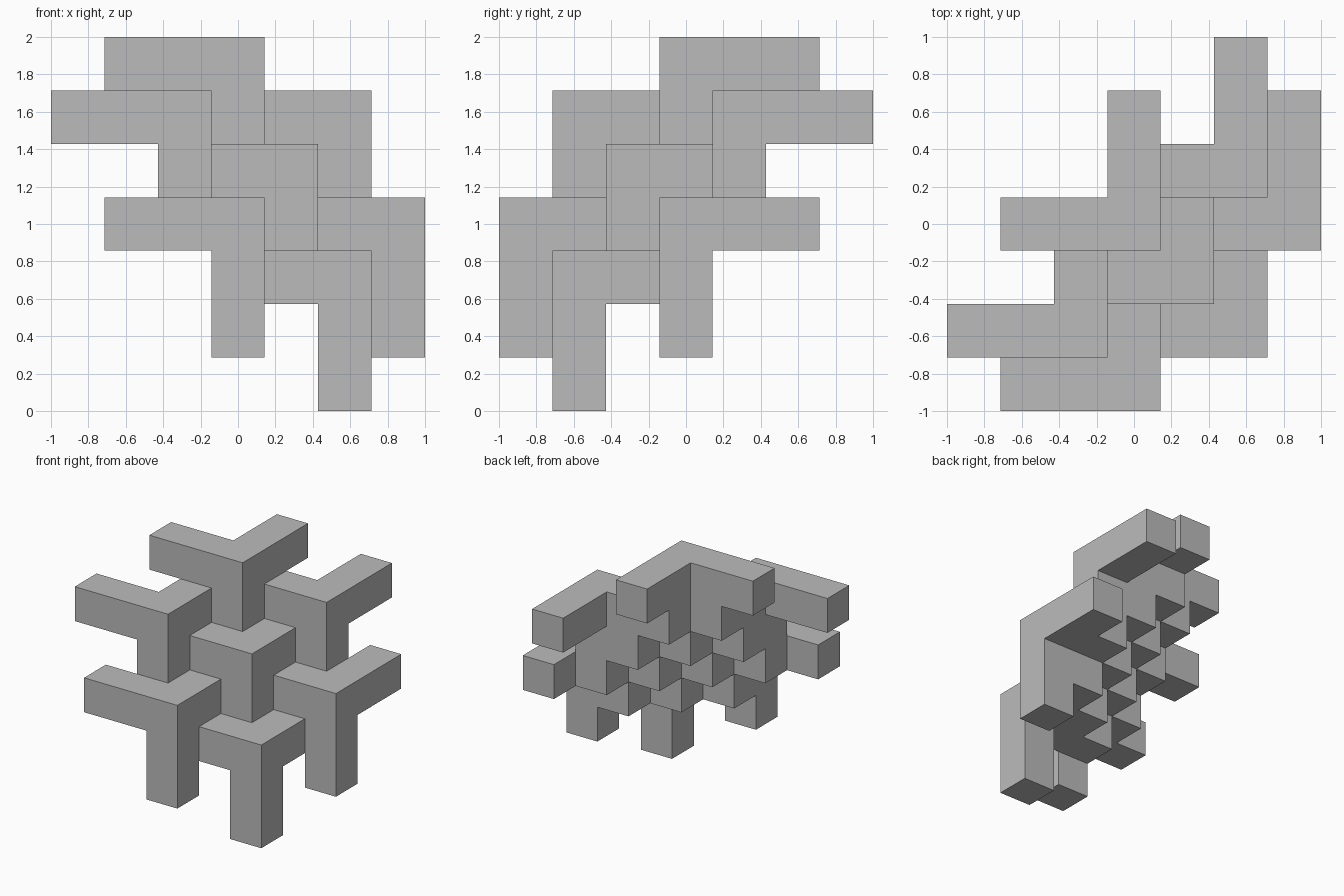
import bpy
import bmesh
import math
from mathutils import Vector

cube = bpy.data.objects.get("Cube")
if cube:
    bpy.data.objects.remove(cube, do_unlink=True)

CELL = 2 / 7   # the whole model fits a lattice of seven cells per side
ARM = 2        # cells in each arm beyond the corner
DIRECTIONS = [Vector((-1, 0, 0)), Vector((0, 1, 0)), Vector((0, 0, -1))]

grey = bpy.data.materials.new("plain_grey")
grey.use_nodes = True
grey.diffuse_color = (0.5, 0.5, 0.5, 1)
grey.node_tree.nodes["Principled BSDF"].inputs["Base Color"].default_value = (0.5, 0.5, 0.5, 1)


def add_cell_face(bm, centre, normal):
    """Add one square of a cell, facing along normal."""
    u = Vector((normal.y, normal.z, normal.x))
    v = normal.cross(u)
    corners = [(-1, -1), (1, -1), (1, 1), (-1, 1)]
    bm.faces.new([bm.verts.new(centre + (normal + u * a + v * b) * CELL / 2)
                  for a, b in corners])


def make_tripod(name, corner):
    """Three square arms meeting at a corner cell, as one closed solid."""
    corner = Vector(corner)
    cells = [corner] + [corner + d * n for d in DIRECTIONS for n in range(1, ARM + 1)]
    filled = {tuple(c) for c in cells}
    bm = bmesh.new()
    for c in cells:
        centre = (c + Vector((0.5, 0.5, 0.5))) * CELL - Vector((1, 1, 0))
        for d in DIRECTIONS:
            for normal in (d, -d):
                if tuple(c + normal) not in filled:
                    add_cell_face(bm, centre, normal)
    # Weld the squares and merge them into clean flat faces
    bmesh.ops.remove_doubles(bm, verts=bm.verts, dist=0.001)
    bmesh.ops.dissolve_limit(bm, angle_limit=math.radians(1),
                             verts=bm.verts, edges=bm.edges)
    bmesh.ops.recalc_face_normals(bm, faces=bm.faces)
    mesh = bpy.data.meshes.new(name)
    bm.to_mesh(mesh)
    bm.free()
    mesh.materials.append(grey)
    bpy.context.collection.objects.link(bpy.data.objects.new(name, mesh))


# One tripod in the middle and six interlocking around it
make_tripod("centre_tripod", (4, 2, 4))
make_tripod("top_tripod", (3, 3, 6))
make_tripod("upper_right_tripod", (2, 1, 5))
make_tripod("upper_left_tripod", (5, 4, 5))
make_tripod("lower_right_tripod", (3, 0, 3))
make_tripod("lower_left_tripod", (6, 3, 3))
make_tripod("bottom_tripod", (5, 1, 2))
